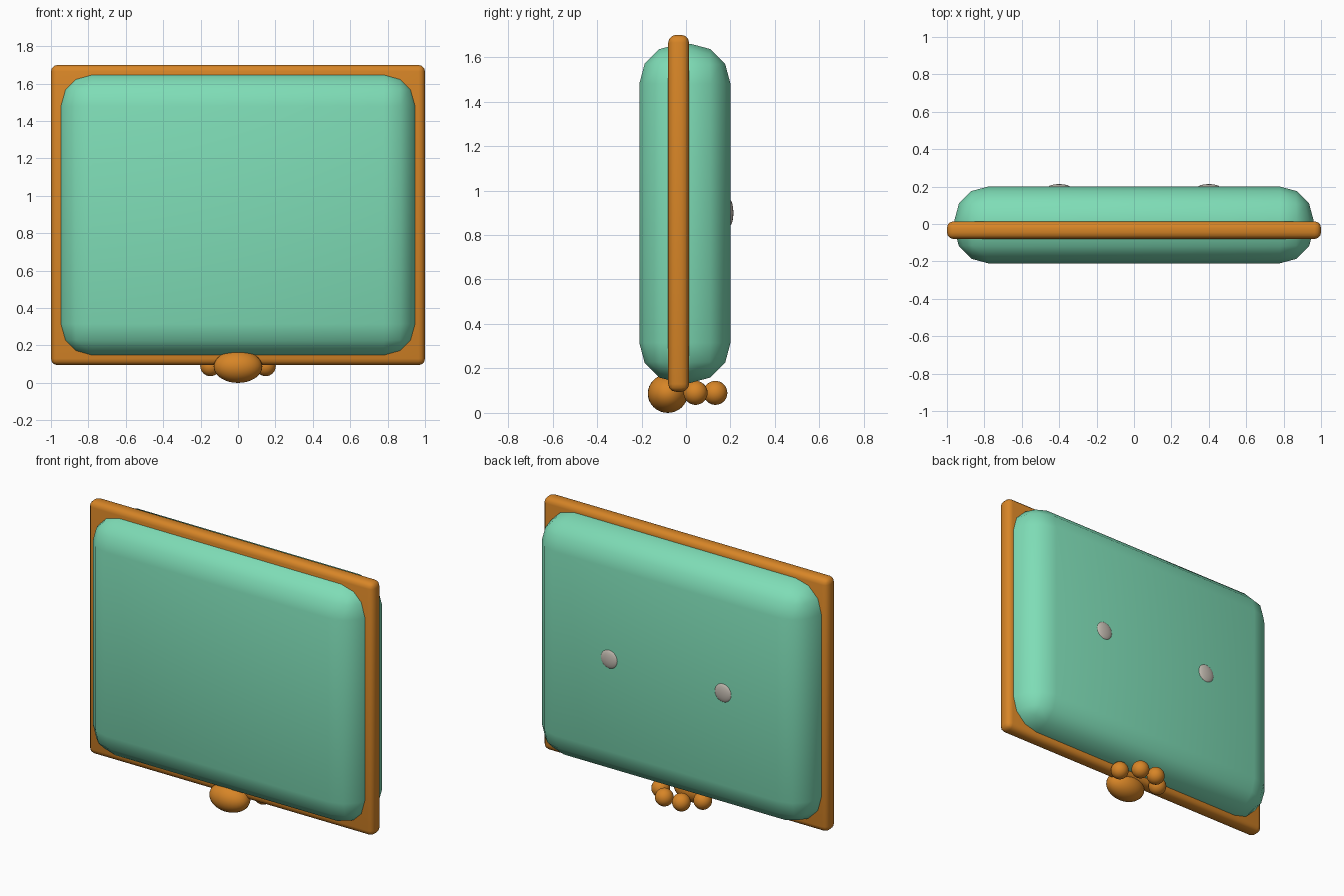
import bpy

if "Cube" in bpy.data.objects:
    bpy.data.objects.remove(bpy.data.objects["Cube"])


def material(name, rgb):
    m = bpy.data.materials.new(name)
    m.diffuse_color = (*rgb, 1)
    m.use_nodes = True
    m.node_tree.nodes["Principled BSDF"].inputs["Base Color"].default_value = m.diffuse_color
    return m


MINT = material("mint_green", (0.21, 0.72, 0.47))
ORANGE = material("orange", (0.68, 0.235, 0.02))
GREY = material("warm_grey", (0.56, 0.51, 0.45))


def finish(name, mat):
    o = bpy.context.object
    o.name = name
    o.data.materials.append(mat)
    bpy.ops.object.shade_smooth()
    return o


def rounded_box(name, low, high, radius, mat):
    bpy.ops.mesh.primitive_cube_add(
        size=1, location=[(a + b) / 2 for a, b in zip(low, high)])
    bpy.context.object.scale = [b - a for a, b in zip(low, high)]
    bpy.ops.object.transform_apply(location=False, rotation=False, scale=True)
    o = finish(name, mat)
    bev = o.modifiers.new("rounding", 'BEVEL')
    bev.width = radius
    bev.segments = 3
    return o


def ball(name, centre, radii, mat):
    bpy.ops.mesh.primitive_uv_sphere_add(
        segments=32, ring_count=16, radius=1, location=centre)
    bpy.context.object.scale = radii
    bpy.ops.object.transform_apply(location=False, rotation=False, scale=True)
    return finish(name, mat)


# Padded case and the thin rim plate around its middle
rounded_box("case", (-0.96, -0.21, 0.135), (0.96, 0.20, 1.66), 0.18, MINT)
rounded_box("rim", (-1, -0.08, 0.095), (1, 0.014, 1.70), 0.035, ORANGE)

# Paw under the rim: a wide pad with four toes behind it
ball("paw_pad", (0, -0.082, 0.087), (0.13, 0.09, 0.087), ORANGE)
for side, label in ((-1, "left"), (1, "right")):
    ball(f"outer_toe_{label}", (0.148 * side, 0.043, 0.09), (0.054,) * 3, ORANGE)
    ball(f"inner_toe_{label}", (0.06 * side, 0.132, 0.09), (0.054,) * 3, ORANGE)
    # Shallow button on the back
    ball(f"button_{label}", (0.4 * side, 0.195, 0.9), (0.06, 0.018, 0.06), GREY)
